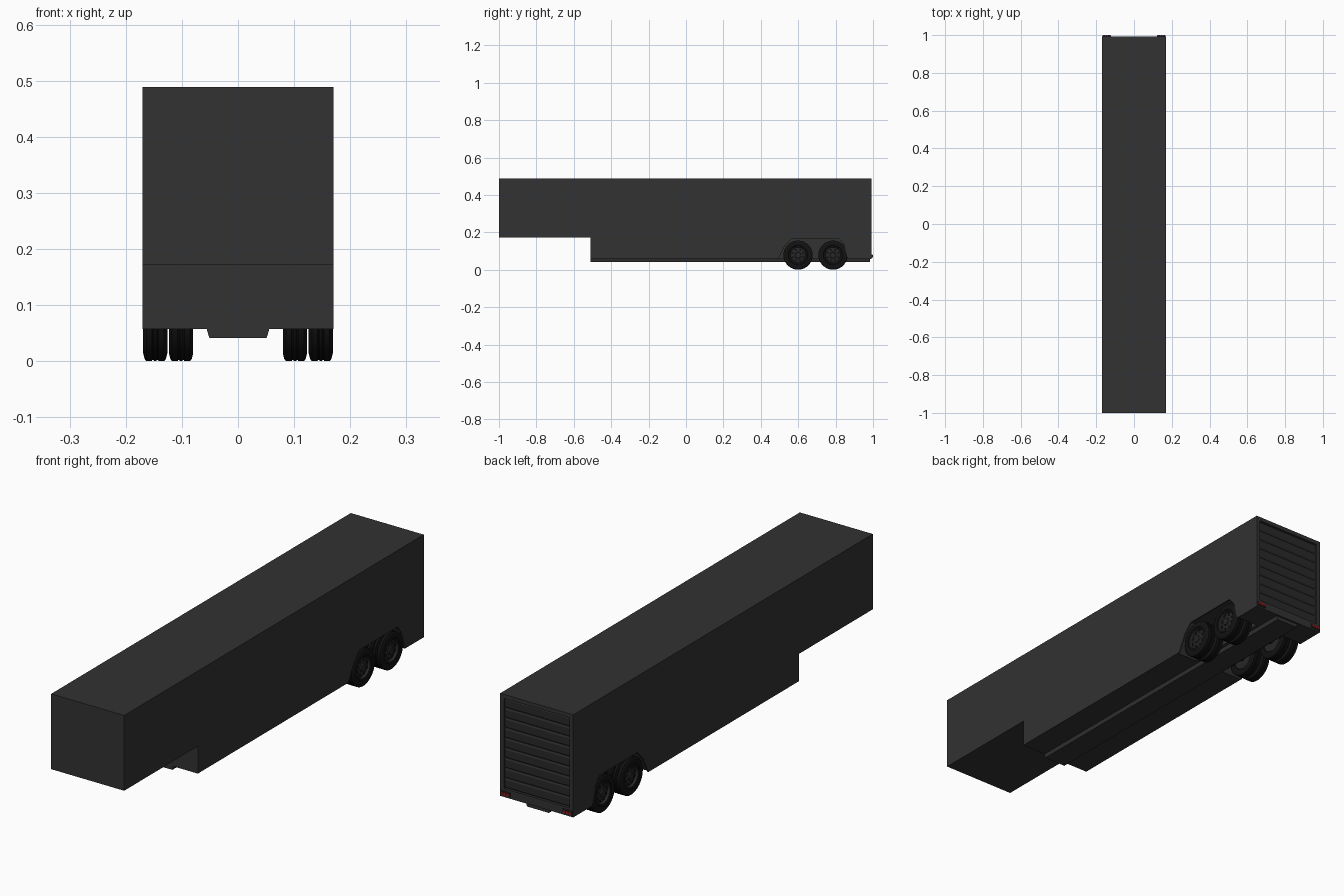
import bpy, bmesh, math
from mathutils import Matrix, Vector

if "Cube" in bpy.data.objects:
    bpy.data.objects.remove(bpy.data.objects["Cube"])


def material(name, r, g, b):
    m = bpy.data.materials.new(name)
    m.diffuse_color = (r, g, b, 1)
    m.use_nodes = True
    m.node_tree.nodes["Principled BSDF"].inputs["Base Color"].default_value = m.diffuse_color
    return m


PAINT = material("dark_paint", 0.032, 0.032, 0.032)
DOOR = material("door_grey", 0.022, 0.022, 0.022)
RUBBER = material("rubber", 0.006, 0.006, 0.006)
METAL = material("wheel_metal", 0.02, 0.02, 0.02)
RED = material("lamp_red", 0.35, 0.01, 0.01)


def finish(bm, name, mat):
    bmesh.ops.recalc_face_normals(bm, faces=bm.faces)
    me = bpy.data.meshes.new(name)
    bm.to_mesh(me)
    bm.free()
    ob = bpy.data.objects.new(name, me)
    bpy.context.collection.objects.link(ob)
    if mat:
        me.materials.append(mat)
    return ob


def prism(name, points, offset, mat):
    """Extrude a closed outline of 3D points along offset."""
    bm = bmesh.new()
    face = bm.faces.new([bm.verts.new(p) for p in points])
    ext = bmesh.ops.extrude_face_region(bm, geom=[face])
    bmesh.ops.translate(bm, vec=Vector(offset),
                        verts=[v for v in ext["geom"] if isinstance(v, bmesh.types.BMVert)])
    return finish(bm, name, mat)


def box(name, lo, hi, mat):
    x0, y0, z0 = lo
    x1, y1, z1 = hi
    return prism(name, [(x0, y0, z0), (x1, y0, z0), (x1, y1, z0), (x0, y1, z0)], (0, 0, z1 - z0), mat)


def carve(target, cutter):
    cutter.hide_render = True
    mod = target.modifiers.new("carve", 'BOOLEAN')
    mod.object = cutter
    mod.operation = 'DIFFERENCE'
    mod.solver = 'EXACT'
    bpy.context.view_layer.objects.active = target
    bpy.ops.object.modifier_apply(modifier=mod.name)
    bpy.data.objects.remove(cutter, do_unlink=True)


def smooth(ob):
    bpy.ops.object.select_all(action='DESELECT')
    ob.select_set(True)
    bpy.context.view_layer.objects.active = ob
    bpy.ops.object.shade_smooth_by_angle(angle=math.radians(35))


def lathe(name, profile, centre, side, mat, segments=32):
    """Spin (x, radius) points around the x axis; side mirrors in x."""
    bm = bmesh.new()
    vs = [bm.verts.new((x, 0, r)) for x, r in profile]
    es = [bm.edges.new(p) for p in zip(vs, vs[1:])]
    bmesh.ops.spin(bm, geom=vs + es, cent=(0, 0, 0), axis=(1, 0, 0),
                   angle=2 * math.pi, steps=segments)
    bmesh.ops.remove_doubles(bm, verts=bm.verts, dist=1e-5)
    for v in bm.verts:
        v.co = Vector((side * v.co.x, v.co.y, v.co.z)) + Vector(centre)
    ob = finish(bm, name, mat)
    smooth(ob)
    return ob


def discs(name, spots, radius, depth, axis, mat, segments=14):
    """Several short cylinders in one object, along the x or y axis."""
    bm = bmesh.new()
    turn = Matrix.Rotation(math.pi / 2, 4, 'Y' if axis == 'x' else 'X')
    for s in spots:
        bmesh.ops.create_cone(bm, cap_ends=True, segments=segments, radius1=radius, radius2=radius,
                              depth=depth, matrix=Matrix.Translation(s) @ turn)
    return finish(bm, name, mat)


# Box body with raised nose
W, BACK, TOP, LOW, STEP = 0.17, 0.993, 0.489, 0.057, 0.172
outline = [(-1, STEP), (-0.51, STEP), (-0.51, LOW), (BACK, LOW), (BACK, TOP), (-1, TOP)]
body = prism("trailer_body", [(-W, y, z) for y, z in outline], (2 * W, 0, 0), PAINT)

# Wheel wells and the rear door recess
arch = [(0.465, 0.0), (0.485, 0.057), (0.525, 0.135), (0.562, 0.173),
        (0.823, 0.173), (0.852, 0.135), (0.872, 0.057), (0.88, 0.0)]
for x, dx in ((0.07, 0.13), (-0.07, -0.13)):
    carve(body, prism("well_cutter", [(x, y, z) for y, z in arch], (dx, 0, 0), None))
carve(body, box("door_cutter", (-0.153, 0.982, 0.092), (0.153, 1.05, 0.472), None))

# Thin lips around the wheel arches
for s in (-1, 1):
    edge = arch[1:-1]
    mid = Vector((0.69, 0.057))
    inner = [(mid.x + (y - mid.x) * 0.965, mid.y + (z - mid.y) * 0.95) for y, z in edge]
    prism("arch_lip", [(s * 0.17, y, z) for y, z in edge + inner[::-1]], (-s * 0.006, 0, 0), PAINT)

# Slatted roller door
n = 9
h = 0.38 / n
for i in range(n):
    z = 0.092 + i * h
    slat = [(0.981, z), (0.984, z + 0.002), (0.987, z + 0.007),
            (0.987, z + h - 0.007), (0.984, z + h - 0.002), (0.981, z + h)]
    prism("door_slat", [(-0.153, y, zz) for y, zz in slat], (0.306, 0, 0), DOOR)

# Central chassis spine under the floor
prism("chassis_spine", [(-0.056, -0.51, 0.058), (-0.051, -0.51, 0.041),
                        (0.051, -0.51, 0.041), (0.056, -0.51, 0.058)], (0, 1.495, 0), PAINT)

# Rear lamps
for s in (-1, 1):
    box("lamp_housing", (s * 0.145 - 0.022, 0.99, 0.064), (s * 0.145 + 0.022, 0.997, 0.082), DOOR)
    discs("tail_lamps", [(s * x, 0.996, 0.073) for x in (0.131, 0.145, 0.159)],
          0.006, 0.008, 'y', RED)

# Axles, twin tyres and wheels
R = 0.078
tyre = [(0.017, 0.048), (0.0205, 0.052), (0.0215, 0.064), (0.019, 0.074), (0.016, R),
        (0.006, R), (0.005, 0.0755), (0.003, 0.0755), (0.002, R), (-0.002, R), (-0.003, 0.0755),
        (-0.005, 0.0755), (-0.006, R), (-0.016, R), (-0.019, 0.074), (-0.0215, 0.064),
        (-0.0205, 0.052), (-0.017, 0.048), (0.017, 0.048)]
rim = [(-0.017, 0.0), (-0.017, 0.0485), (0.018, 0.0485), (0.018, 0.044), (0.008, 0.041),
       (0.009, 0.036), (0.013, 0.022), (0.013, 0.017), (0.018, 0.015), (0.018, 0.0)]
for y in (0.599, 0.786):
    lathe("axle", [(-0.12, 0), (-0.12, 0.014), (0.12, 0.014), (0.12, 0)], (0, y, R), 1, METAL, 16)
    for s in (-1, 1):
        for x in (0.1015, 0.1475):
            lathe("tyre", tyre, (s * x, y, R), s, RUBBER)
            lathe("wheel", rim, (s * x, y, R), s, METAL)
        ring = [(k + 0.5) * math.tau / 8 for k in range(8)]
        discs("wheel_holes", [(s * 0.158, y + 0.030 * math.cos(a), R + 0.030 * math.sin(a))
                              for a in ring], 0.0065, 0.003, 'x', RUBBER)
